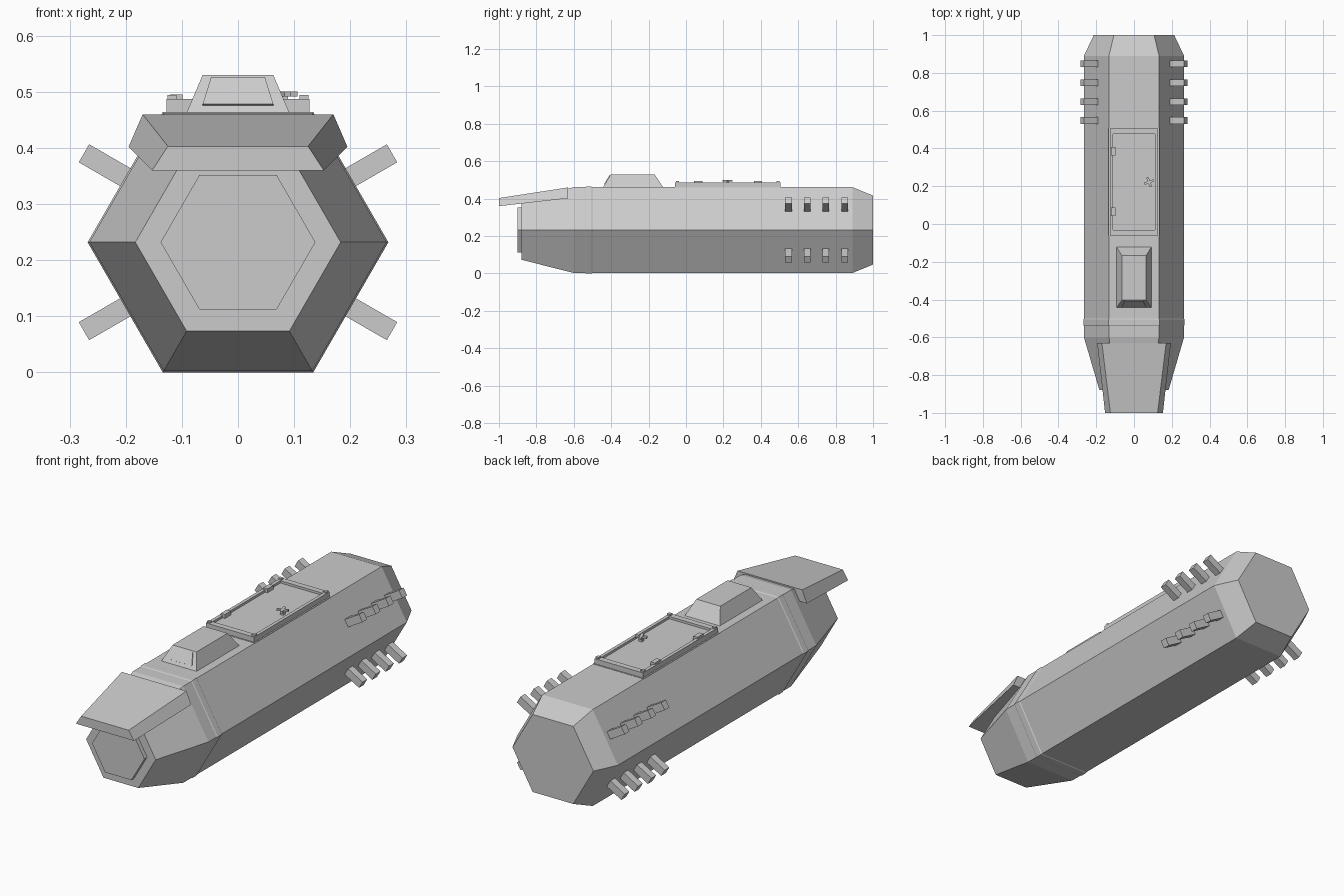
import bpy, bmesh, math
from mathutils import Matrix, Vector

if "Cube" in bpy.data.objects:
    bpy.data.objects.remove(bpy.data.objects["Cube"])

grey = bpy.data.materials.new("hull grey")
grey.diffuse_color = (0.6, 0.6, 0.6, 1)
grey.use_nodes = True
grey.node_tree.nodes["Principled BSDF"].inputs["Base Color"].default_value = grey.diffuse_color
CZ = 0.232  # height of the hull axis


def finish(name, bm):
    bmesh.ops.recalc_face_normals(bm, faces=bm.faces)
    me = bpy.data.meshes.new(name)
    bm.to_mesh(me)
    bm.free()
    me.materials.append(grey)
    ob = bpy.data.objects.new(name, me)
    bpy.context.collection.objects.link(ob)
    return ob


def loft(name, sections):
    """Skin a closed solid through equal-length point loops."""
    bm = bmesh.new()
    loops = [[bm.verts.new(p) for p in s] for s in sections]
    n = len(loops[0])
    for a, b in zip(loops, loops[1:]):
        for i in range(n):
            j = (i + 1) % n
            bm.faces.new((a[i], a[j], b[j], b[i]))
    bm.faces.new(loops[0])
    bm.faces.new(loops[-1])
    return finish(name, bm)


def hexagon(y, r):
    return [(r * math.cos(math.radians(60 * i)), y, CZ + r * math.sin(math.radians(60 * i)))
            for i in range(6)]


def rect(x, y0, y1, z):
    return [(-x, y0, z), (x, y0, z), (x, y1, z), (-x, y1, z)]


def box(name, centre, size, rot=None):
    bm = bmesh.new()
    m = Matrix.Translation(centre) @ (rot or Matrix()) @ Matrix.Diagonal((*size, 1))
    bmesh.ops.create_cube(bm, size=1, matrix=m)
    return finish(name, bm)


# Hexagonal hull, collar and raised nose plate
loft("hull", [hexagon(-0.88, 0.183), hexagon(-0.6, 0.265), hexagon(0.89, 0.265), hexagon(1.0, 0.213)])
loft("collar", [hexagon(-0.54, 0.265), hexagon(-0.535, 0.268), hexagon(-0.505, 0.268), hexagon(-0.5, 0.265)])
loft("nose_plate", [hexagon(-0.9, 0.138), hexagon(-0.875, 0.138)])

# Sloping visor over the nose
loft("visor", [
    [(-0.125, -1, 0.403), (0.125, -1, 0.403), (0.153, -1, 0.36), (-0.153, -1, 0.36)],
    [(-0.17, -0.63, 0.46), (0.17, -0.63, 0.46), (0.195, -0.63, 0.402), (-0.195, -0.63, 0.402)]])

# Cabin with a raised front window
loft("cabin", [rect(0.095, -0.447, -0.118, 0.455), rect(0.063, -0.402, -0.168, 0.53)])


def pane(off):
    n = Vector((0, -0.84, 0.54)) * off
    return [Vector((x, -0.447 + (z - 0.455) * 0.6, z)) + n
            for x, z in ((-0.063, 0.476), (0.063, 0.476), (0.048, 0.524), (-0.048, 0.524))]


loft("cabin_window", [pane(-0.004), pane(0.004)])

# Roof hatch: base lip, four frame rails, sunken panel
Y0, Y1 = -0.06, 0.505
YM = (Y0 + Y1) / 2
box("hatch_lip", (0, YM, 0.459), (0.268, Y1 - Y0 + 0.008, 0.008))
box("hatch_panel", (0, YM, 0.466), (0.24, Y1 - Y0 - 0.02, 0.02))
for s, side in ((-1, "left"), (1, "right")):
    box("hatch_rail_" + side, (s * 0.119, YM, 0.473), (0.016, Y1 - Y0, 0.028))
for y, side in ((Y0 + 0.014, "front"), (Y1 - 0.014, "back")):
    box("hatch_rail_" + side, (0, y, 0.473), (0.23, 0.028, 0.028))
    for s in (-1, 1):
        box("hatch_stud", (s * 0.118, y, 0.489), (0.016, 0.016, 0.010))

# Hinges and turn handle on the hatch
for y in (0.065, 0.385):
    box("hatch_hinge", (-0.11, y, 0.485), (0.022, 0.045, 0.02))
box("handle_post", (0.08, 0.222, 0.483), (0.018, 0.018, 0.024))
for ang in (20, 110):
    box("handle_bar", (0.08, 0.222, 0.496), (0.052, 0.012, 0.009), Matrix.Rotation(math.radians(ang), 4, 'Z'))

# Thruster pegs square to the four slanted sides
for ang in (30, 150, 210, 330):
    a = math.radians(ang)
    for y in (0.548, 0.648, 0.748, 0.848):
        box("thruster_peg", (0.263 * math.cos(a), y, CZ + 0.263 * math.sin(a)),
            (0.108, 0.035, 0.037), Matrix.Rotation(-a, 4, 'Y'))
